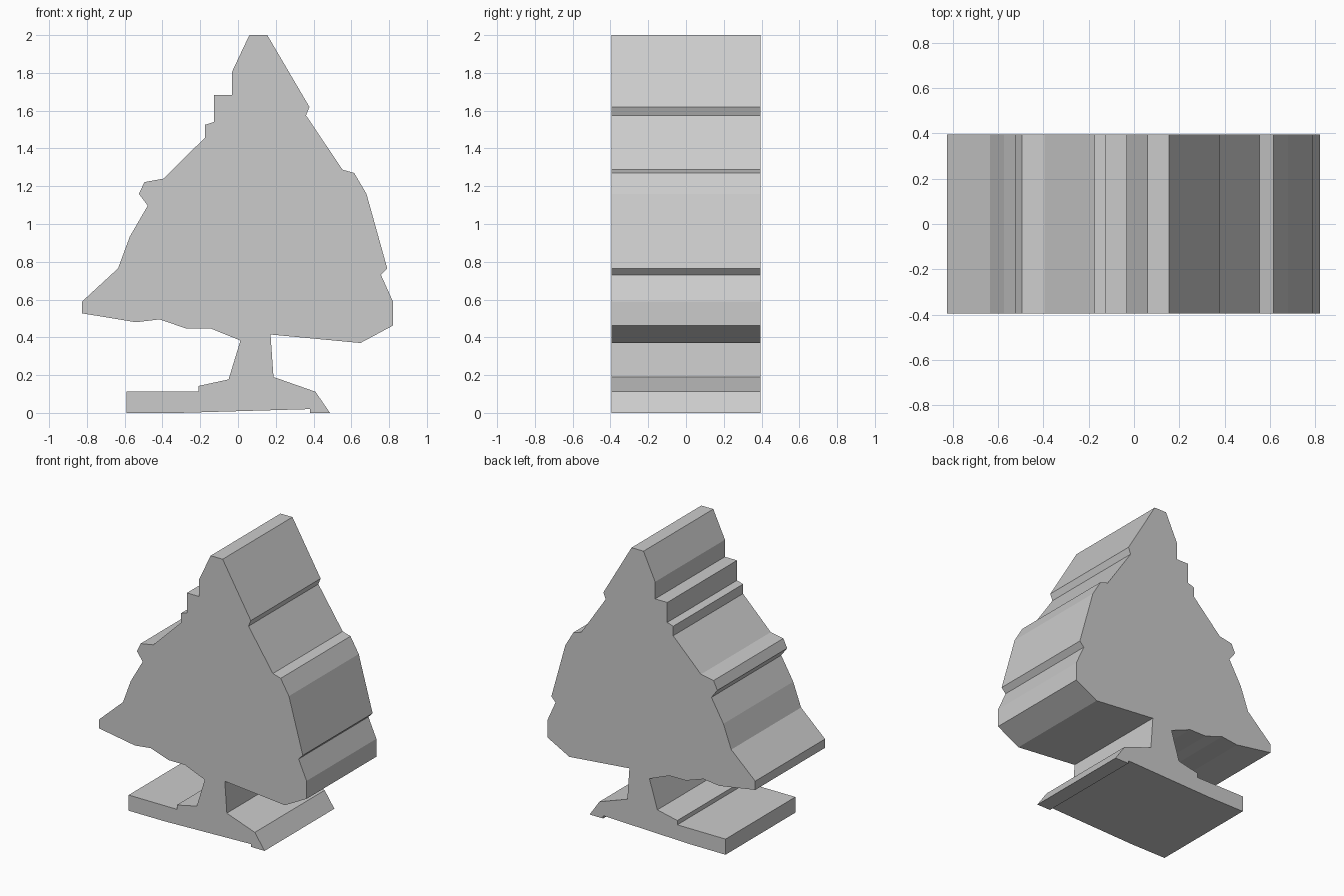
import bpy, bmesh

if "Cube" in bpy.data.objects:
    bpy.data.objects.remove(bpy.data.objects["Cube"])

HALF_DEPTH = 0.395

# Outline pieces (x, z), clockwise from the tip of the crown
crown_right = [(0.06, 2.0), (0.155, 2.0), (0.378, 1.62), (0.36, 1.575), (0.553, 1.288),
               (0.615, 1.27), (0.68, 1.16), (0.79, 0.765), (0.757, 0.73),
               (0.82, 0.59), (0.82, 0.462), (0.648, 0.37)]
trunk_right = [(0.172, 0.415), (0.188, 0.19)]
base = [(0.41, 0.112), (0.487, 0), (0.38, 0), (0.38, 0.02), (-0.31, 0),
        (-0.59, 0), (-0.59, 0.112), (-0.208, 0.112), (-0.208, 0.143)]
trunk_left = [(-0.05, 0.177), (0.013, 0.383)]
crown_left = [(-0.145, 0.447), (-0.275, 0.447), (-0.415, 0.495), (-0.54, 0.48),
              (-0.825, 0.527), (-0.825, 0.59), (-0.635, 0.765), (-0.573, 0.933),
              (-0.478, 1.097), (-0.525, 1.16), (-0.495, 1.222), (-0.395, 1.24),
              (-0.175, 1.457), (-0.175, 1.525), (-0.128, 1.54), (-0.128, 1.683),
              (-0.032, 1.683), (-0.032, 1.805)]


def extrude_profile(name, points, half_depth):
    """Closed slab: an x-z outline swept along y."""
    bm = bmesh.new()
    front = bm.faces.new([bm.verts.new((x, -half_depth, z)) for x, z in points])
    swept = bmesh.ops.extrude_face_region(bm, geom=[front], use_keep_orig=True)
    verts = [v for v in swept["geom"] if isinstance(v, bmesh.types.BMVert)]
    bmesh.ops.translate(bm, verts=verts, vec=(0, 2 * half_depth, 0))
    bmesh.ops.recalc_face_normals(bm, faces=bm.faces)
    # Split only the concave caps so they fill correctly
    bmesh.ops.triangulate(bm, faces=[f for f in bm.faces if len(f.verts) > 4])
    mesh = bpy.data.meshes.new(name)
    bm.to_mesh(mesh)
    bm.free()
    obj = bpy.data.objects.new(name, mesh)
    bpy.context.collection.objects.link(obj)
    return obj


# Crown, trunk and base form one continuous solid
extrude_profile("tree_cutout", crown_right + trunk_right + base + trunk_left + crown_left,
                HALF_DEPTH)
